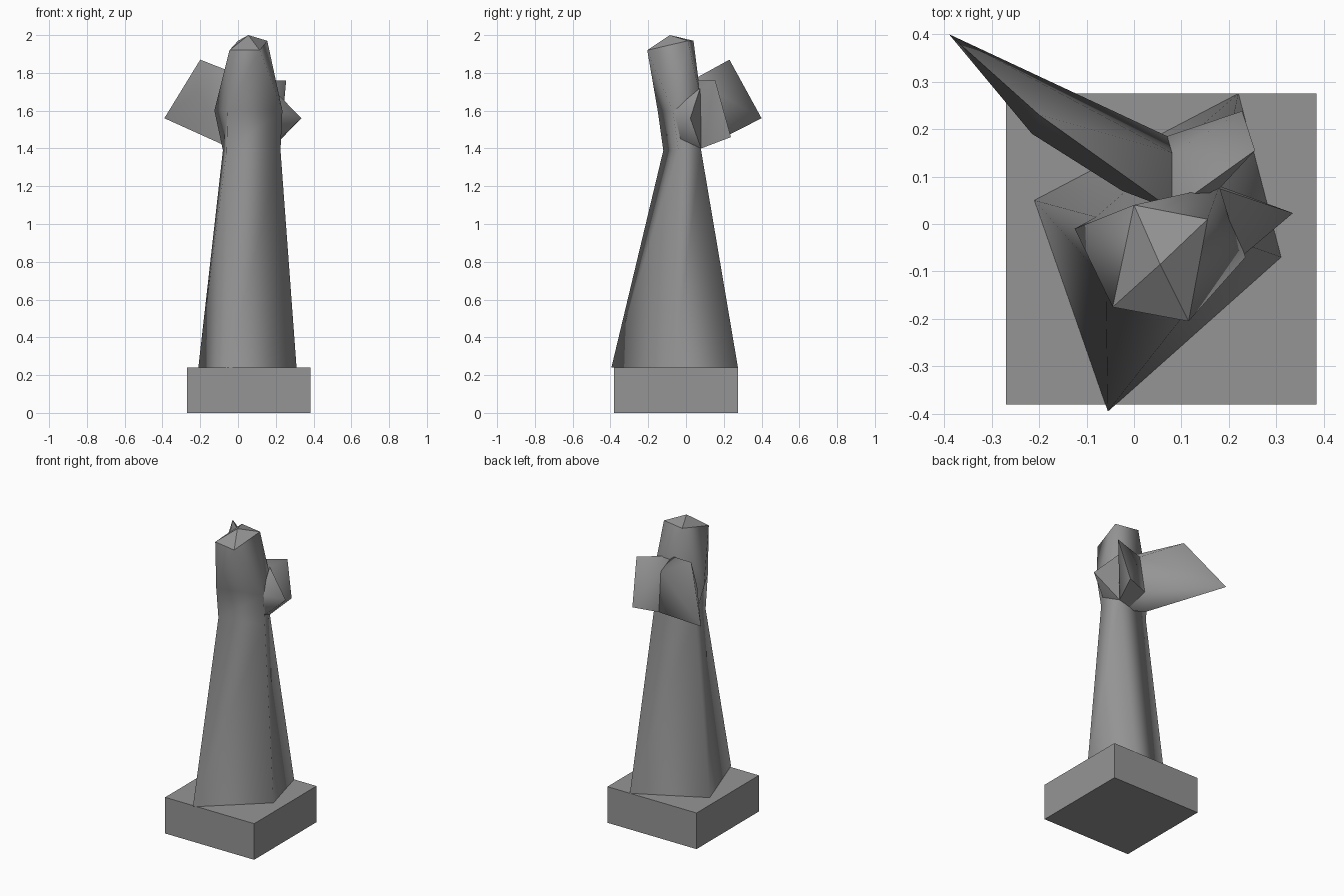
import bpy
import bmesh
import math
from mathutils import Vector

default_cube = bpy.data.objects.get("Cube")
if default_cube:
    bpy.data.objects.remove(default_cube, do_unlink=True)

# One plain stone colour for the whole statue
stone = bpy.data.materials.new("grey stone")
stone.use_nodes = True
colour = (0.3, 0.3, 0.3, 1)
stone.diffuse_color = colour
stone.node_tree.nodes["Principled BSDF"].inputs["Base Color"].default_value = colour


def finish(bm, name, smooth_angle=None):
    """Turn a bmesh into a named, coloured object, optionally smooth shaded."""
    bmesh.ops.recalc_face_normals(bm, faces=bm.faces[:])
    mesh = bpy.data.meshes.new(name)
    bm.to_mesh(mesh)
    bm.free()
    mesh.materials.append(stone)
    obj = bpy.data.objects.new(name, mesh)
    bpy.context.collection.objects.link(obj)
    if smooth_angle is not None:
        bpy.ops.object.select_all(action='DESELECT')
        obj.select_set(True)
        bpy.context.view_layer.objects.active = obj
        bpy.ops.object.shade_smooth_by_angle(angle=math.radians(smooth_angle))
    return obj


def box(name, low, high):
    low, high = Vector(low), Vector(high)
    bm = bmesh.new()
    bmesh.ops.create_cube(bm, size=1)
    bmesh.ops.scale(bm, vec=high - low, verts=bm.verts)
    bmesh.ops.translate(bm, vec=(low + high) / 2, verts=bm.verts)
    return finish(bm, name)


def loft(name, loops):
    """Join successive corner loops with smooth walls."""
    bm = bmesh.new()
    rings = [[bm.verts.new(point) for point in loop] for loop in loops]
    for lower, upper in zip(rings, rings[1:]):
        count = len(lower)
        for i in range(count):
            j = (i + 1) % count
            # split each wall from its lower start to its upper end
            bm.faces.new((lower[i], lower[j], upper[j]))
            bm.faces.new((lower[i], upper[j], upper[i]))
    return finish(bm, name, 180)


def wedge(name, points, smooth_angle):
    """Solid faceted wing wrapped around a few corner points."""
    bm = bmesh.new()
    verts = [bm.verts.new(point) for point in points]
    hull = bmesh.ops.convex_hull(bm, input=verts)
    unused = {v for v in hull["geom_interior"] + hull["geom_unused"]
              if isinstance(v, bmesh.types.BMVert) and not v.link_faces}
    bmesh.ops.delete(bm, geom=list(unused), context='VERTS')
    return finish(bm, name, smooth_angle)


# Plinth
box("plinth", (-.27, -.38, 0), (.385, .275, .24))

# Robe and head: corners run front, left, back, right
hem = [(-.055, -.395, .24), (.31, -.07, .24), (.22, .275, .24), (-.21, .05, .24)]
waist = [(-.06, -.12, 1.39), (.225, -.04, 1.39), (.18, .08, 1.39), (-.08, .015, 1.39)]
shoulder = [(-.055, -.15, 1.6), (.235, -.07, 1.6), (.18, .08, 1.65), (-.125, -.01, 1.6)]
brow = [(-.045, -.175, 1.92), (.115, -.205, 1.92), (.155, .01, 1.97), (0, .04, 1.97)]
loft("robe", [hem, waist, shoulder, brow])

# Faceted crown of the head
bm = bmesh.new()
peak = bm.verts.new((.055, -.085, 2))
rim = [bm.verts.new(point) for point in brow]
for i, corner in enumerate(rim):
    bm.faces.new((corner, rim[(i + 1) % len(rim)], peak))
finish(bm, "crown")

# Wings share the ridge down the middle of the back
ridge_top = (.08, .15, 1.705)
ridge_bottom = (.07, .185, 1.45)
right_root = [(-.025, .07, 1.76), (-.025, .07, 1.395)]
left_root = [(.18, .075, 1.72), (.18, .08, 1.4)]
spine = [(.08, .03, 1.76), (.08, .03, 1.39)]

wedge("right_wing", right_root + spine + [
    ridge_top, ridge_bottom,
    (-.2, .23, 1.87),     # upper tip
    (-.215, .19, 1.7),    # front fold
    (-.39, .4, 1.56),     # outer tip
], 75)

wedge("left_wing", left_root + spine + [
    ridge_top, ridge_bottom,
    (.255, .155, 1.76),   # upper tip
    (.228, .238, 1.46),   # lower tip
], 75)

wedge("left_wing_front", left_root + [
    (.335, .023, 1.56),   # outer tip
    (.225, -.07, 1.6),    # shoulder end
    (.22, -.03, 1.45),    # underarm
], 75)
